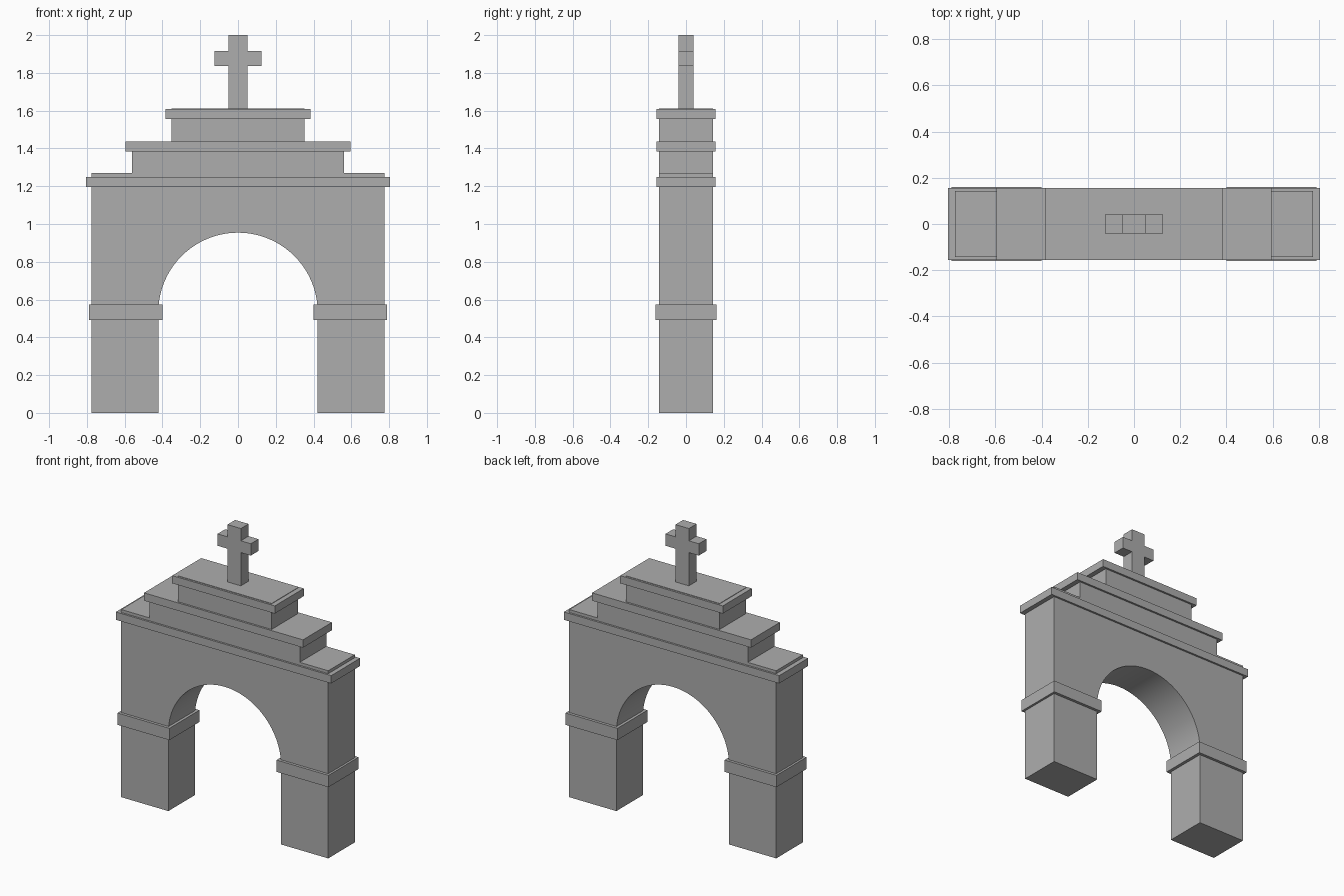
import bpy, bmesh, math

if "Cube" in bpy.data.objects:
    bpy.data.objects.remove(bpy.data.objects["Cube"])

stone = bpy.data.materials.new("grey_stone")
stone.diffuse_color = (0.42, 0.42, 0.42, 1.0)
stone.use_nodes = True
stone.node_tree.nodes["Principled BSDF"].inputs["Base Color"].default_value = stone.diffuse_color


def finish(name, bm):
    bmesh.ops.recalc_face_normals(bm, faces=bm.faces)
    mesh = bpy.data.meshes.new(name)
    bm.to_mesh(mesh)
    bm.free()
    mesh.materials.append(stone)
    obj = bpy.data.objects.new(name, mesh)
    bpy.context.collection.objects.link(obj)
    return obj


def extruded(name, outline, half_depth):
    """Extrude a front-view (x, z) outline through y."""
    bm = bmesh.new()
    face = bm.faces.new([bm.verts.new((x, -half_depth, z)) for x, z in outline])
    res = bmesh.ops.extrude_face_region(bm, geom=[face], use_keep_orig=True)
    verts = [v for v in res["geom"] if isinstance(v, bmesh.types.BMVert)]
    bmesh.ops.translate(bm, verts=verts, vec=(0, 2 * half_depth, 0))
    return finish(name, bm)


def slab(name, x0, x1, z0, z1, half_depth):
    return extruded(name, [(x0, z0), (x1, z0), (x1, z1), (x0, z1)], half_depth)


def mirrored(half):
    """Complete a right-hand outline with its left-hand reflection."""
    return half + [(-x, z) for x, z in reversed(half) if x > 1e-6]


# Stepped wall with the arched opening, one continuous profile
R, SPRING, SEG = 0.422, 0.532, 32
arch = [(R * math.sin(i / SEG * math.pi / 2), SPRING + R * math.cos(i / SEG * math.pi / 2))
        for i in range(SEG + 1)]
steps = [(R, 0), (0.775, 0), (0.775, 1.27), (0.562, 1.27), (0.562, 1.42),
         (0.351, 1.42), (0.351, 1.612)]
wall = extruded("arch_wall", mirrored(arch + steps), 0.142)
bpy.context.view_layer.objects.active = wall
wall.select_set(True)
bpy.ops.object.shade_smooth_by_angle(angle=math.radians(30))

# Cornices capping each step
for name, half_width, z0, z1 in (("lower_cornice", 0.806, 1.197, 1.25),
                                 ("middle_cornice", 0.595, 1.383, 1.436),
                                 ("upper_cornice", 0.384, 1.557, 1.609)):
    slab(name, -half_width, half_width, z0, z1, 0.155)

# Bands around the two piers
slab("left_pier_band", -0.79, -0.401, 0.493, 0.573, 0.161)
slab("right_pier_band", 0.401, 0.79, 0.493, 0.573, 0.161)

# Cross on top
extruded("cross", mirrored([(0.05, 1.612), (0.05, 1.837), (0.125, 1.837), (0.125, 1.917),
                            (0.05, 1.917), (0.05, 2.0)]), 0.041)
